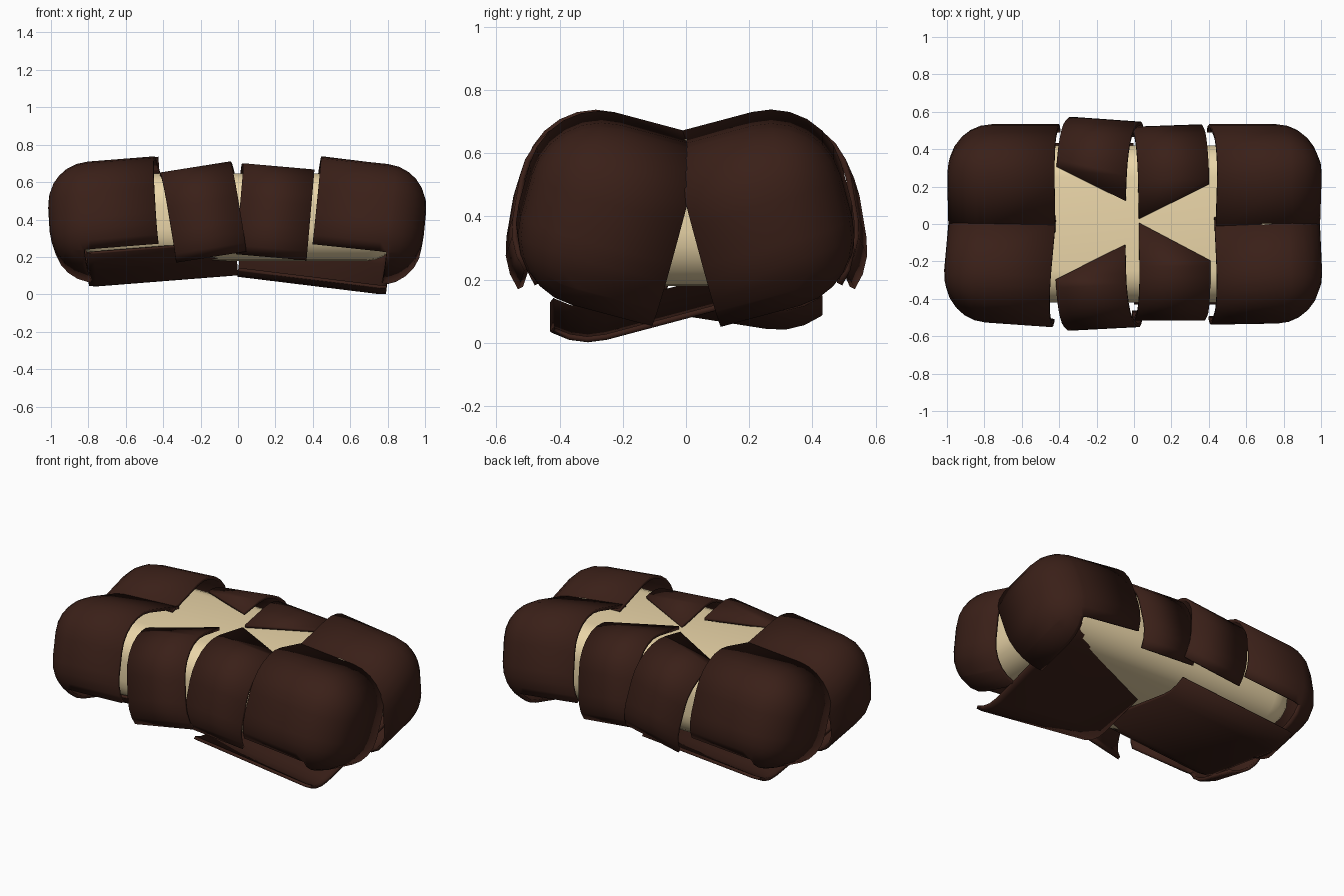
import bpy, bmesh, math
from mathutils import Vector, Matrix, Euler

if "Cube" in bpy.data.objects:
    bpy.data.objects.remove(bpy.data.objects["Cube"])

HALF = Vector((0.99, 0.49, 0.297))   # coating half sizes
CZ = 0.345                           # coating centre height
CUT_Z = 0.12                         # where the base breaks away
CUT_X = 0.8


def material(name, col):
    m = bpy.data.materials.new(name)
    m.diffuse_color = (*col, 1)
    m.use_nodes = True
    m.node_tree.nodes["Principled BSDF"].inputs["Base Color"].default_value = m.diffuse_color
    return m


choc = material("dark_coating", (0.042, 0.014, 0.009))
cream = material("cream", (0.84, 0.68, 0.40))


def rounded_box(half, cz, radius, seg):
    bm = bmesh.new()
    bmesh.ops.create_cube(bm, size=2)
    bmesh.ops.scale(bm, vec=half, verts=bm.verts)
    bmesh.ops.bevel(bm, geom=bm.edges[:], offset=radius, segments=seg,
                    profile=0.5, affect='EDGES')
    bmesh.ops.translate(bm, vec=(0, 0, cz), verts=bm.verts)
    bmesh.ops.recalc_face_normals(bm, faces=bm.faces)
    return bm


def finish(bm, name, mat):
    me = bpy.data.meshes.new(name)
    bm.to_mesh(me)
    bm.free()
    me.materials.append(mat)
    ob = bpy.data.objects.new(name, me)
    bpy.context.collection.objects.link(ob)
    bpy.ops.object.select_all(action='DESELECT')
    ob.select_set(True)
    bpy.context.view_layer.objects.active = ob
    bpy.ops.object.shade_smooth_by_angle(angle=math.radians(40))
    return ob


def piece(name, planes, keep, rot, pivot, move):
    """Cut a fragment out of the coating, then tilt and shift it."""
    bm = rounded_box(HALF, CZ, 0.23, 6)
    for co, no in planes:
        bmesh.ops.bisect_plane(bm, geom=bm.verts[:] + bm.edges[:] + bm.faces[:],
                               plane_co=co, plane_no=no, dist=1e-5)
    bad = [f for f in bm.faces if not keep(f.calc_center_median())]
    bmesh.ops.delete(bm, geom=bad, context='FACES')
    r = Euler([math.radians(a) for a in rot]).to_matrix().to_4x4()
    p = Vector(pivot)
    bm.transform(Matrix.Translation(p + Vector(move)) @ r @ Matrix.Translation(-p))
    ob = finish(bm, name, choc)
    s = ob.modifiers.new("thickness", 'SOLIDIFY')
    s.thickness, s.offset = 0.018, -1


X, Y, Z = (1, 0, 0), (0, 1, 0), (0, 0, 1)
floor_cut = ((0, 0, CUT_Z), Z)

# cream filling
finish(rounded_box(Vector((0.86, 0.42, 0.233)), 0.412, 0.17, 6), "filling", cream)


# four end caps: side x, side y, pitch, yaw, vertical shift
def end_cap(sx, sy, pitch, yaw, dz):
    def keep(c):
        if c.x * sx < 0.4 or c.y * sy < 0:
            return False
        return not (c.x * sx < CUT_X and c.z < CUT_Z)
    piece("end_cap", [((0.4 * sx, 0, 0), X), ((CUT_X * sx, 0, 0), X),
                      ((0, 0, 0), Y), floor_cut],
          keep, (15 * sy, pitch, yaw), (0.68 * sx, 0, CZ), (0, 0.035 * sy, dz))


end_cap(-1, -1, -4.5, -4, 0.01)
end_cap(-1, 1, -4, 0, 0.01)
end_cap(1, -1, 6, 1, 0.0)
end_cap(1, 1, 7, 0, 0.0)


# four side panels with a slanted broken top edge from a to b
def side_panel(sx, sy, a, b, pitch, yaw, out):
    a, b = Vector((*a, 0)), Vector((*b, 0))
    d = b - a
    n = Vector((-d.y, d.x, 0)).normalized()

    def keep(c):
        return (0 < c.x * sx < 0.38 and c.z > CUT_Z
                and (c - a).dot(n) * sy > 0)
    piece("side_panel", [((0, 0, 0), X), ((0.38 * sx, 0, 0), X), (a, n), floor_cut],
          keep, (10 * sy, pitch, yaw), (0.19 * sx, 0, CZ), (0, out * sy, 0))


side_panel(-1, -1, (-0.37, -0.27), (-0.01, -0.11), -9, 3, 0.065)
side_panel(-1, 1, (-0.38, 0.28), (-0.02, 0.13), -9, -4, 0.065)
side_panel(1, -1, (-0.01, -0.02), (0.38, -0.23), 5, 0, 0.02)
side_panel(1, 1, (0.01, 0.06), (0.38, 0.23), 5, 2, 0.03)


# two fallen base plates
def base_plate(sx, rot, px):
    piece("base_plate", [((0, 0, 0), X), ((CUT_X * sx, 0, 0), X), floor_cut],
          lambda c: 0 < c.x * sx < CUT_X and c.z < CUT_Z,
          rot, (px, 0, CZ - HALF.z), (0, 0, 0.033))


base_plate(1, (15, 7, 0), 0.72)
base_plate(-1, (-9, -4.5, 0), -0.8)
